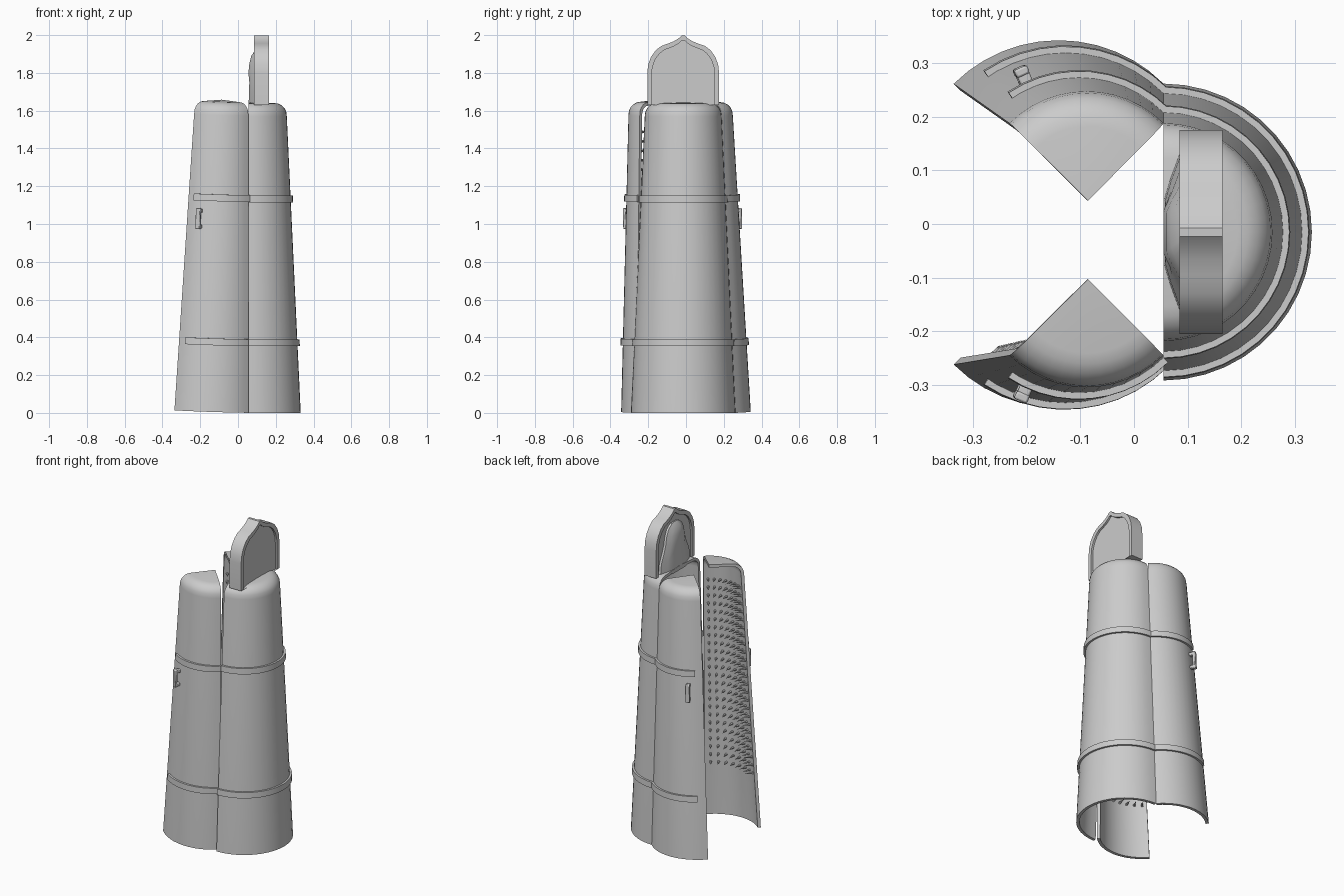
import bpy, bmesh
from math import sin, cos, pi, radians
from mathutils import Matrix, Vector

if "Cube" in bpy.data.objects:
    bpy.data.objects.remove(bpy.data.objects["Cube"])

CX, CY = 0.055, -0.015      # axis of the closed cabinet
R0, SLOPE = 0.277, 0.0469   # base radius and taper


def rad(z):
    return R0 - SLOPE * z


def finish(name, bm, mat=None, bevel=0):
    if mat is not None:
        bm.transform(mat)
    bmesh.ops.remove_doubles(bm, verts=bm.verts, dist=1e-5)
    bmesh.ops.recalc_face_normals(bm, faces=bm.faces)
    me = bpy.data.meshes.new(name)
    bm.to_mesh(me)
    bm.free()
    ob = bpy.data.objects.new(name, me)
    bpy.context.collection.objects.link(ob)
    if bevel:
        m = ob.modifiers.new("bevel", 'BEVEL')
        m.width, m.segments = bevel, 2
    bpy.ops.object.select_all(action='DESELECT')
    ob.select_set(True)
    bpy.context.view_layer.objects.active = ob
    bpy.ops.object.shade_smooth_by_angle(angle=radians(35))
    return ob


def sweep(profile, a0, a1, n):
    """Turn a closed (r, z) profile through part of a circle."""
    bm = bmesh.new()
    rings = []
    for i in range(n + 1):
        a = radians(a0 + (a1 - a0) * i / n)
        rings.append([bm.verts.new((CX + r * cos(a), CY + r * sin(a), z)) for r, z in profile])
    k = len(profile)
    for A, B in zip(rings, rings[1:]):
        for j in range(k):
            bm.faces.new((A[j], B[j], B[(j + 1) % k], A[(j + 1) % k]))
    bm.faces.new(rings[0])
    bm.faces.new(rings[-1])
    bmesh.ops.remove_doubles(bm, verts=bm.verts, dist=1e-5)
    return bm


def wall_profile(t=0.018):
    outer = [(rad(0), 0), (rad(1.57), 1.57)]
    c, q = (rad(1.57) - 0.065, 1.575), 0.065
    outer += [(c[0] + q * cos(a), c[1] + q * sin(a)) for a in (pi * i / 10 for i in range(1, 6))]
    outer.append((0, 1.648))
    inner = [(max(r - t, 0), z) for r, z in outer[:2]]
    inner += [(c[0] + (q - t) * cos(a), c[1] + (q - t) * sin(a)) for a in (pi * i / 10 for i in range(1, 6))]
    inner.append((0, 1.648 - t))
    return outer + inner[::-1]


def band_profile(z, h=0.036, out=0.012):
    return [(rad(z) - 0.005, z), (rad(z) + out, z), (rad(z + h) + out, z + h), (rad(z + h) - 0.005, z + h)]


def box(bm, x0, x1, y0, y1, z0, z1, mat):
    m = mat @ Matrix.Translation(((x0 + x1) / 2, (y0 + y1) / 2, (z0 + z1) / 2)) \
        @ Matrix.Diagonal((x1 - x0, y1 - y0, z1 - z0, 1))
    bmesh.ops.create_cube(bm, size=1, matrix=m)


# Back half of the cabinet
BANDS = {"lower": 0.353, "upper": 1.115}
finish("back_shell", sweep(wall_profile(), -90, 90, 22))
for lab, z in BANDS.items():
    finish("back_band_" + lab, sweep(band_profile(z), -90, 90, 22))

# Doors swing 45 degrees about the sloping edge of the back shell
hinge = Matrix.Translation((CX, CY + R0, 0))
swing = hinge @ Matrix.Rotation(radians(-45), 4, Vector((0, -SLOPE, 1))) @ hinge.inverted()
mirror = Matrix.Translation((0, 2 * CY, 0)) @ Matrix.Diagonal((1, -1, 1, 1))
piv = Matrix.Translation((0, -0.29, 0.83))
sag = piv @ Matrix.Rotation(0.036, 4, 'X') @ piv.inverted()

for side, M in (("left", swing), ("right", sag @ mirror @ swing)):
    finish(side + "_door", sweep(wall_profile(), 90, 180, 12), M)
    for lab, z in BANDS.items():
        finish(f"{side}_door_band_{lab}", sweep(band_profile(z), 90, 169, 10), M)

    # Pull handle
    bm = bmesh.new()
    F = Matrix.Translation((CX, CY, 0)) @ Matrix.Rotation(radians(159), 4, 'Z')
    r = rad(1.02)
    box(bm, r + 0.018, r + 0.034, -0.013, 0.013, 0.965, 1.075, F)
    for z in (0.968, 1.052):
        box(bm, r - 0.005, r + 0.024, -0.012, 0.012, z, z + 0.02, F)
    finish(side + "_door_handle", bm, M, 0.004)

    # Inner spikes in a regular grid
    bm = bmesh.new()
    for i in range(24):
        z = 0.33 + i * 0.05
        for j in range(8):
            a = radians(98 + j * 10.8)
            d = Vector((-cos(a), -sin(a), 0))
            p = Vector((CX, CY, z)) - d * (rad(z) - 0.04)
            rot = d.to_track_quat('Z', 'Y').to_matrix().to_4x4()
            bmesh.ops.create_cone(bm, cap_ends=True, segments=6, radius1=0.008, radius2=0.0005,
                                  depth=0.05, matrix=Matrix.Translation(p) @ rot)
    finish(side + "_door_spikes", bm, M)

# Ogee headpiece: raised rim around recessed panels
half = [(0.19, 1.63), (0.19, 1.80), (0.185, 1.845), (0.17, 1.885), (0.145, 1.92), (0.115, 1.943),
        (0.08, 1.955), (0.05, 1.967), (0.025, 1.982), (0.008, 1.998)]
arch = half + [(-y, z) for y, z in half[::-1]]
inner = [(y * 0.88, 1.63 + (z - 1.63) * 0.93) for y, z in arch]


def loop(bm, pts, x):
    return [bm.verts.new((x, CY + y, z)) for y, z in pts]


bm = bmesh.new()
X0, X1, D = 0.085, 0.165, 0.012
loops = [loop(bm, inner, X0 + D), loop(bm, inner, X0), loop(bm, arch, X0),
         loop(bm, arch, X1), loop(bm, inner, X1), loop(bm, inner, X1 - D)]
n = len(arch)
for A, B in zip(loops, loops[1:]):
    for j in range(n):
        bm.faces.new((A[j], A[(j + 1) % n], B[(j + 1) % n], B[j]))
bm.faces.new(loops[0])
bm.faces.new(loops[-1])
finish("headpiece", bm)

# Veiled bust on the front of the headpiece: (z, half width, front x)
bm = bmesh.new()
rows = []
for z, w, xf in [(1.62, 0.155, 0.056), (1.70, 0.145, 0.058), (1.75, 0.12, 0.060), (1.80, 0.10, 0.055),
                 (1.85, 0.09, 0.060), (1.89, 0.07, 0.070), (1.915, 0.035, 0.090)]:
    sec = [(0.11, w), (0.085, w * 0.95), (0.6 * xf + 0.034, w * 0.65), (xf, w * 0.4)]
    sec += [(x, -y) for x, y in sec[::-1]]
    rows.append([bm.verts.new((x, CY + y, z)) for x, y in sec])
for A, B in zip(rows, rows[1:]):
    for j in range(8):
        bm.faces.new((A[j], A[(j + 1) % 8], B[(j + 1) % 8], B[j]))
bm.faces.new(rows[0])
bm.faces.new(rows[-1])
finish("veiled_bust", bm)
